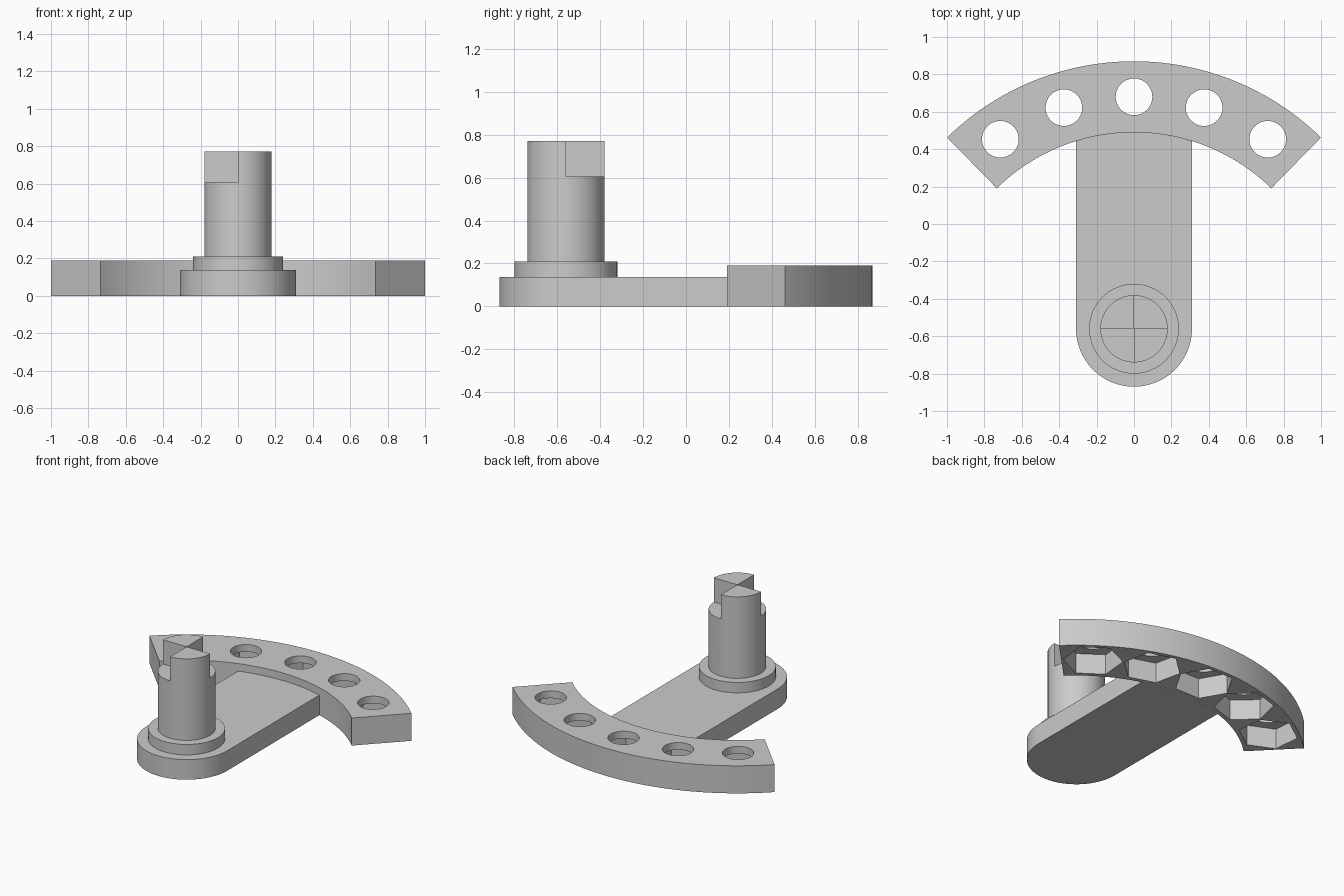
import bpy, bmesh
from math import sin, cos, pi, radians, sqrt, asin

cube = bpy.data.objects.get("Cube")
if cube:
    bpy.data.objects.remove(cube, do_unlink=True)

PIVOT = -0.56               # y of the pivot axis, centre of every arc
R_IN, R_OUT, R_HOLE = 1.05, 1.43, 1.24
HALF = radians(44.35)       # half sweep of the curved plate
STEP = radians(17.6)        # spacing of the holes
ARM_W, ARM_H, PLATE_H = 0.31, 0.138, 0.19

grey = bpy.data.materials.new("plain grey")
grey.use_nodes = True
grey.diffuse_color = (0.6, 0.6, 0.6, 1)
grey.node_tree.nodes["Principled BSDF"].inputs["Base Color"].default_value = (0.6, 0.6, 0.6, 1)


def arc(radius, start, end, n, centre=(0, PIVOT)):
    """Points on an arc; angles run from +y towards +x."""
    angles = [start + (end - start) * i / n for i in range(n + 1)]
    return [(centre[0] + radius * sin(a), centre[1] + radius * cos(a)) for a in angles]


def prisms(name, outlines, z0, z1):
    """Extrude closed outlines from z0 to z1 into one object."""
    bm = bmesh.new()
    for outline in outlines:
        face = bm.faces.new([bm.verts.new((x, y, z0)) for x, y in outline])
        new = bmesh.ops.extrude_face_region(bm, geom=[face])["geom"]
        verts = [g for g in new if isinstance(g, bmesh.types.BMVert)]
        bmesh.ops.translate(bm, verts=verts, vec=(0, 0, z1 - z0))
    bmesh.ops.recalc_face_normals(bm, faces=bm.faces)
    mesh = bpy.data.meshes.new(name)
    bm.to_mesh(mesh)
    bm.free()
    mesh.materials.append(grey)
    obj = bpy.data.objects.new(name, mesh)
    bpy.context.collection.objects.link(obj)
    return obj


def select(obj):
    bpy.ops.object.select_all(action='DESELECT')
    obj.select_set(True)
    bpy.context.view_layer.objects.active = obj


def cut(obj, cutter):
    """Subtract the cutter and remove it."""
    cutter.hide_render = True
    mod = obj.modifiers.new("cut", 'BOOLEAN')
    mod.operation, mod.solver, mod.object = 'DIFFERENCE', 'EXACT', cutter
    select(obj)
    bpy.ops.object.modifier_apply(modifier=mod.name)
    bpy.data.objects.remove(cutter, do_unlink=True)


def circle(radius, n=64, centre=(0, PIVOT), turn=0):
    return arc(radius, turn, turn + 2 * pi, n, centre)[:-1]


# Arm: rounded at the pivot, hollowed to meet the curved plate
meet = asin(ARM_W / R_IN)
arm = prisms("arm", [arc(R_IN, -meet, meet, 12) + arc(ARM_W, pi / 2, 3 * pi / 2, 32)], 0, ARM_H)

# Curved plate with round holes above hexagonal nut pockets
plate = prisms("curved_plate", [arc(R_OUT, -HALF, HALF, 48) + arc(R_IN, HALF, -HALF, 48)], 0, PLATE_H)
spots = [(R_HOLE * sin(k * STEP), PIVOT + R_HOLE * cos(k * STEP), k * STEP) for k in range(-2, 3)]
cut(plate, prisms("pocket_cutter", [circle(0.187, 6, (x, y), a + pi / 2) for x, y, a in spots], -0.1, 0.14))
cut(plate, prisms("hole_cutter", [circle(0.098, 40, (x, y)) for x, y, a in spots], 0.1, 0.3))

# Collar and post
collar = prisms("collar", [circle(0.24)], ARM_H, 0.21)
post = prisms("post", [circle(0.18)], 0.21, 0.772)

# Two opposite quarters are notched out of the post top
for s in (-1, 1):
    square = [(0, PIVOT), (s * 0.3, PIVOT), (s * 0.3, PIVOT + s * 0.3), (0, PIVOT + s * 0.3)]
    cut(post, prisms("notch_cutter", [square], 0.605, 0.9))

for obj in (arm, plate, collar, post):
    select(obj)
    bpy.ops.object.shade_smooth_by_angle(angle=radians(30))
